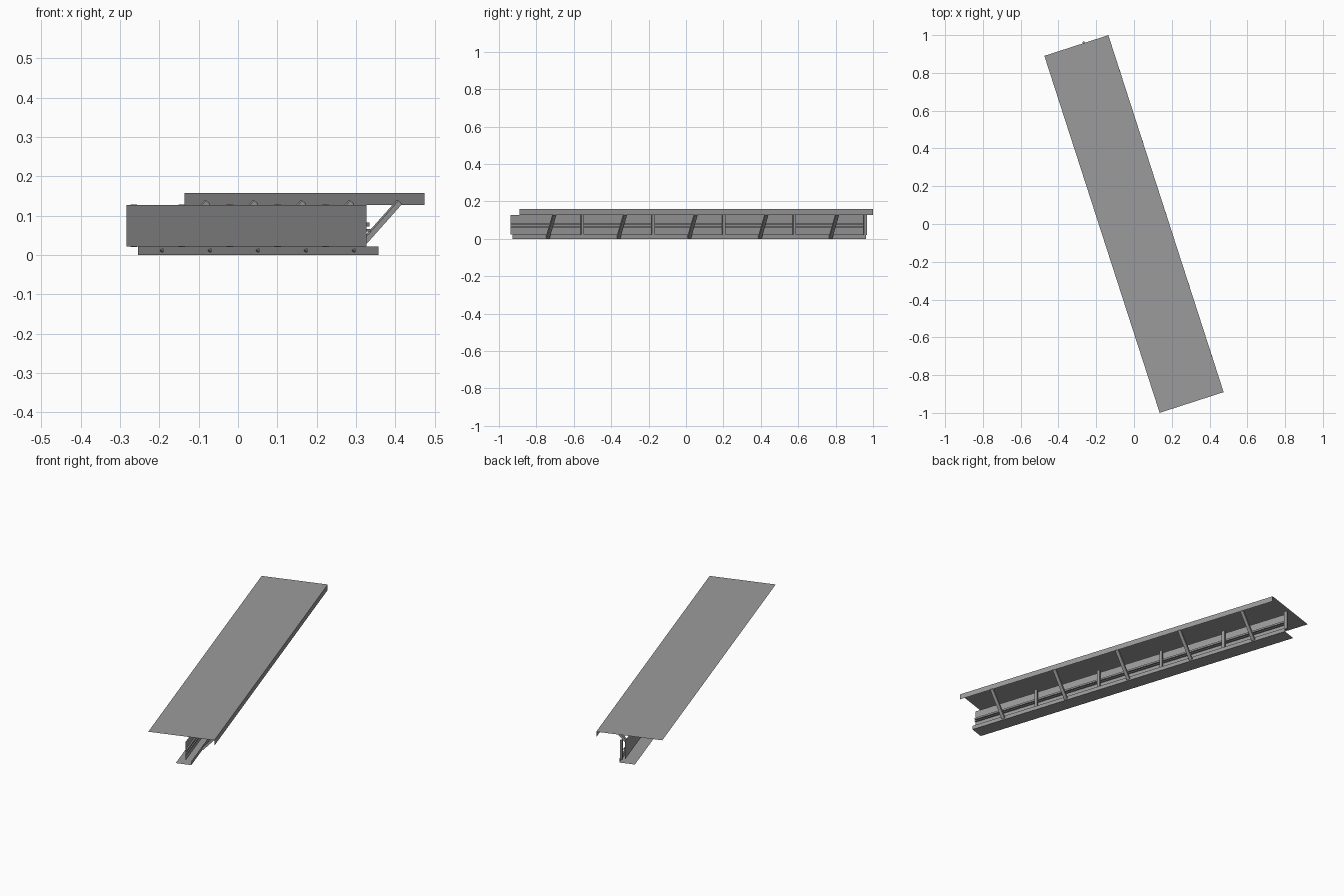
import bpy
import bmesh
import math
from mathutils import Matrix, Vector

cube = bpy.data.objects.get("Cube")
if cube:
    bpy.data.objects.remove(cube, do_unlink=True)

HALF = 0.993                      # half the length of the canopy
BAY = 2 * HALF / 5                # spacing of the supports
TURN = Matrix.Rotation(math.radians(17.9), 4, "Z")

grey = bpy.data.materials.new("Mid grey")
grey.use_nodes = True
COLOUR = (0.33, 0.33, 0.33, 1)
grey.diffuse_color = COLOUR
grey.node_tree.nodes["Principled BSDF"].inputs["Base Color"].default_value = COLOUR


def add_object(name, bm):
    mesh = bpy.data.meshes.new(name)
    bm.to_mesh(mesh)
    bm.free()
    mesh.materials.append(grey)
    obj = bpy.data.objects.new(name, mesh)
    obj.matrix_world = TURN
    bpy.context.scene.collection.objects.link(obj)
    return obj


def sheet(name, profile):
    """Extrude an open cross-section (across, height) along the full length."""
    bm = bmesh.new()
    rows = [[bm.verts.new((u, y, z)) for u, z in profile] for y in (-HALF, HALF)]
    for i in range(len(profile) - 1):
        bm.faces.new((rows[0][i], rows[0][i + 1], rows[1][i + 1], rows[1][i]))
    return add_object(name, bm)


def bar(name, start, end, width, depth):
    """Box running from start to end, width along the length of the canopy."""
    start, end = Vector(start), Vector(end)
    axis = end - start
    side = Vector((0, 1, 0))
    normal = side.cross(axis.normalized())
    rot = Matrix((normal, side, axis.normalized())).transposed().to_4x4()
    size = Matrix.Diagonal((depth, width, axis.length, 1))
    bm = bmesh.new()
    bmesh.ops.create_cube(bm, size=1,
                          matrix=Matrix.Translation((start + end) / 2) @ rot @ size)
    return add_object(name, bm)


# Thin sheets: roof with one drop edge, back wall, floor with one upturned edge
sheet("roof_sheet", [(-0.178, 0.158), (0.178, 0.158), (0.178, 0.127)])
sheet("wall_sheet", [(0.023, 0.022), (0.023, 0.127)])
sheet("floor_sheet", [(-0.03, 0), (0.054, 0), (0.054, 0.022)])

# Ledges along the wall
for name, low, high, out in (("upper_rail", 0.073, 0.083, 0.031),
                             ("lower_rail", 0.060, 0.066, 0.033)):
    sheet(name, [(0.023, low), (out, low), (out, high), (0.023, high)])

# Sloping braces and upright posts, alternating along the length
for k in range(5):
    y = (k - 2) * BAY
    bar(f"brace_{k + 1}", (0.055, y, 0.007), (0.174, y, 0.134), 0.018, 0.013)
    y += BAY / 2
    bar(f"post_{k + 1}", (0.042, y, 0.02), (0.042, y, 0.129), 0.016, 0.012)
